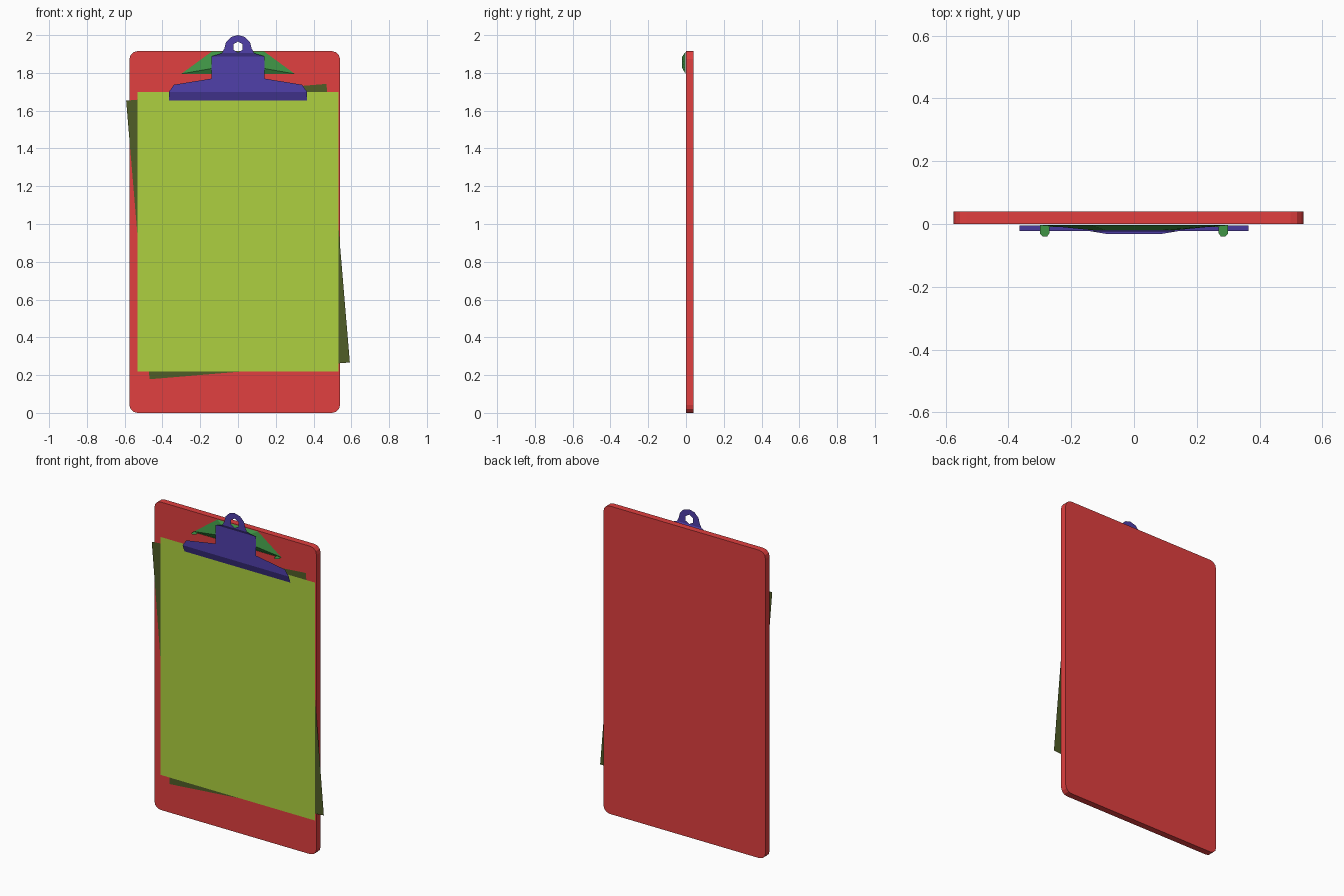
import bpy, bmesh
from math import sin, cos, radians

if "Cube" in bpy.data.objects:
    bpy.data.objects.remove(bpy.data.objects["Cube"])


def material(name, rgb):
    m = bpy.data.materials.new(name)
    m.diffuse_color = (*rgb, 1)
    m.use_nodes = True
    m.node_tree.nodes["Principled BSDF"].inputs["Base Color"].default_value = m.diffuse_color
    return m


RED = material("red", (0.75, 0.05, 0.05))
LIME = material("lime", (0.42, 0.63, 0.05))
OLIVE = material("olive", (0.08, 0.11, 0.02))
PURPLE = material("purple", (0.08, 0.05, 0.4))
GREEN = material("green", (0.05, 0.3, 0.06))


def finish(name, bm, mat):
    bmesh.ops.remove_doubles(bm, verts=bm.verts, dist=1e-5)
    me = bpy.data.meshes.new(name)
    bm.to_mesh(me)
    bm.free()
    me.materials.append(mat)
    ob = bpy.data.objects.new(name, me)
    bpy.context.collection.objects.link(ob)
    return ob


def face(bm, pts, toward):
    """Add a face whose normal points along the given direction."""
    f = bm.faces.new([bm.verts.new(p) for p in pts])
    f.normal_update()
    if sum(a * b for a, b in zip(f.normal, toward)) < 0:
        f.normal_flip()


FRONT, UP, DOWN = (0, -1, 0), (0, -0.1, 1), (0, -0.1, -1)

# Board with rounded corners
x0, x1, z1 = -0.575, 0.54, 1.915
bm = bmesh.new()
bmesh.ops.create_cube(bm, size=1)
for v in bm.verts:
    v.co = (x1 if v.co.x > 0 else x0, 0.04 if v.co.y > 0 else 0, z1 if v.co.z > 0 else 0)
corners = [e for e in bm.edges if abs(e.verts[0].co.y - e.verts[1].co.y) > 0.03]
bmesh.ops.bevel(bm, geom=corners, offset=0.042, segments=3, profile=0.5, affect='EDGES')
finish("board", bm, RED)


# Two sheets of paper, the rear one turned
def paper(name, y, angle, mat):
    c, s = cos(radians(angle)), sin(radians(angle))
    bm = bmesh.new()
    pts = [(-0.532, -0.74), (0.532, -0.74), (0.532, 0.74), (-0.532, 0.74)]
    face(bm, [(x * c - z * s, y, 0.96 + x * s + z * c) for x, z in pts], FRONT)
    finish(name, bm, mat)


paper("front_paper", -0.004, 0, LIME)
paper("rear_paper", -0.002, 4.8, OLIVE)

# Clip plate: lip, jaw, body, and shoulder folded out to the hanging ring
bm = bmesh.new()
YB, YR = -0.023, -0.032
zs, zr = 1.887, 1.905
face(bm, [(-0.365, -0.005, 1.655), (0.365, -0.005, 1.655), (0.365, YB, 1.70), (-0.365, YB, 1.70)], FRONT)
half = [(0.365, 1.70), (0.34, 1.737), (0.14, 1.77), (0.14, zs)]
outline = half + [(-x, z) for x, z in reversed(half)]
face(bm, [(x, YB, z) for x, z in outline], FRONT)
face(bm, [(-0.14, YB, zs), (0.14, YB, zs), (0.085, YR, zr), (-0.085, YR, zr)], FRONT)

# Ring with a six-sided hole, squared off at its base
inner, outer = [], []
base_x = {210: -0.085, 240: -0.04, 270: 0, 300: 0.04, 330: 0.085}
for a in range(0, 360, 30):
    t = radians(a)
    r = 0.029 if a % 60 == 30 else 0.029 * cos(radians(30))
    inner.append((r * cos(t), YR, 1.937 + r * sin(t)))
    outer.append((base_x[a], YR, zr) if a in base_x
                 else (0.073 * cos(t), YR, 1.927 + 0.073 * sin(t)))
for i in range(12):
    j = (i + 1) % 12
    face(bm, [inner[i], inner[j], outer[j], outer[i]], FRONT)
finish("clip_plate", bm, PURPLE)

# Spring bracket: raised trapezoid behind the clip
bm = bmesh.new()
base = [(-0.3, -0.003, 1.795), (0.3, -0.003, 1.795), (0.14, -0.003, 1.912), (-0.14, -0.003, 1.912)]
top = [(-0.13, -0.02, 1.825), (0.13, -0.02, 1.825), (0.09, -0.02, 1.886), (-0.09, -0.02, 1.886)]
face(bm, top, FRONT)
for i in range(4):
    j = (i + 1) % 4
    face(bm, [base[i], base[j], top[j], top[i]], FRONT)

# Bottom flange with a blunt tab at each end
face(bm, [(-0.27, -0.003, 1.795), (0.27, -0.003, 1.795), (0.27, -0.01, 1.795), (-0.27, -0.01, 1.795)], UP)
tab = [(0.27, -0.003), (0.27, -0.03), (0.277, -0.04), (0.29, -0.04), (0.3, -0.03), (0.3, -0.003)]
for s in (-1, 1):
    face(bm, [(s * x, y, 1.795) for x, y in tab], UP)
finish("clip_bracket", bm, GREEN)
